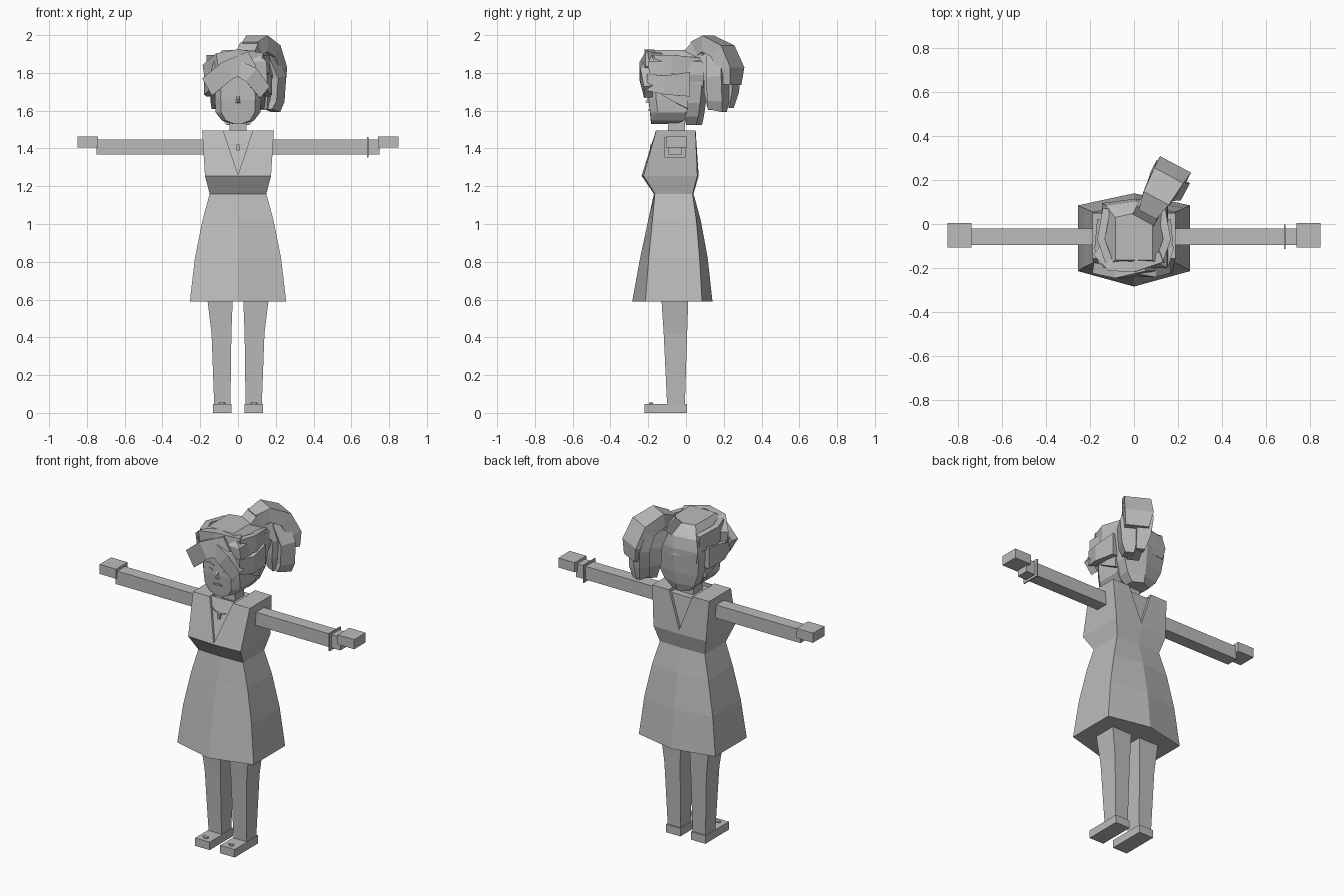
import bpy, bmesh, math
from mathutils import Vector

if "Cube" in bpy.data.objects:
    bpy.data.objects.remove(bpy.data.objects["Cube"])

grey = bpy.data.materials.new("plain_grey")
grey.diffuse_color = (0.5, 0.5, 0.5, 1)
grey.use_nodes = True
grey.node_tree.nodes["Principled BSDF"].inputs["Base Color"].default_value = grey.diffuse_color


def finish(name, bm):
    bmesh.ops.recalc_face_normals(bm, faces=bm.faces[:])
    me = bpy.data.meshes.new(name)
    bm.to_mesh(me)
    bm.free()
    ob = bpy.data.objects.new(name, me)
    me.materials.append(grey)
    bpy.context.collection.objects.link(ob)
    return ob


def loft(name, rings):
    """Skin a stack of equal-length point rings and cap both ends."""
    bm = bmesh.new()
    vs = [[bm.verts.new(p) for p in r] for r in rings]
    n = len(vs[0])
    for a, b in zip(vs, vs[1:]):
        for i in range(n):
            j = (i + 1) % n
            bm.faces.new((a[i], a[j], b[j], b[i]))
    bm.faces.new(vs[0][::-1])
    bm.faces.new(vs[-1])
    return finish(name, bm)


def hull(name, pts):
    bm = bmesh.new()
    for p in pts:
        bm.verts.new(p)
    res = bmesh.ops.convex_hull(bm, input=bm.verts[:])
    junk = {g for g in res["geom_interior"] + res["geom_unused"]
            if isinstance(g, bmesh.types.BMVert)}
    bmesh.ops.delete(bm, geom=list(junk), context='VERTS')
    bmesh.ops.dissolve_limit(bm, angle_limit=0.02, verts=bm.verts[:], edges=bm.edges[:])
    return finish(name, bm)


def rect(x0, x1, y0, y1, z):
    return [(x0, y0, z), (x1, y0, z), (x1, y1, z), (x0, y1, z)]


def box(name, x0, x1, y0, y1, z0, z1):
    return loft(name, [rect(x0, x1, y0, y1, z0), rect(x0, x1, y0, y1, z1)])


def mx(s, x0, x1):
    return (x0, x1) if s > 0 else (-x1, -x0)


def strand(name, path, side, widths, thick):
    """Flat lock of hair with a rectangular section along a path."""
    pts = [Vector(p) for p in path]
    side = Vector(side).normalized()
    rings = []
    for i, p in enumerate(pts):
        t = (pts[min(i + 1, len(pts) - 1)] - pts[max(i - 1, 0)]).normalized()
        n = t.cross(side).normalized() * thick / 2
        s = side * widths[i] / 2
        rings.append([p + s + n, p - s + n, p - s - n, p + s - n])
    return loft(name, rings)


def cut(ob, cutter):
    m = ob.modifiers.new("cut", 'BOOLEAN')
    m.operation = 'DIFFERENCE'
    m.solver = 'EXACT'
    m.object = cutter
    cutter.hide_render = True
    cutter.hide_set(True)


# dress: z, half width, front side, front middle, back side, back middle
dress = loft("dress", [
    [(-w, fs, z), (0, fm, z), (w, fs, z), (w, bs, z), (0, bm_, z), (-w, bs, z)]
    for z, w, fs, fm, bs, bm_ in [
        (.59, .255, -.215, -.285, .085, .14),
        (.82, .228, -.197, -.243, .072, .115),
        (1.02, .188, -.178, -.2, .055, .078),
        (1.16, .15, -.165, -.17, .035, .04),
        (1.255, .175, -.225, -.235, .06, .067),
        (1.495, .19, -.158, -.16, .05, .052)]])

# V necklines front and back, and the opening round the neck
cut(dress, hull("front_neckline_cutter", [
    (.09, -.4, 1.53), (-.09, -.4, 1.53), (0, -.4, 1.26),
    (.09, -.13, 1.53), (-.09, -.13, 1.53), (0, -.22, 1.26)]))
cut(dress, hull("back_neckline_cutter", [
    (.09, .3, 1.53), (-.09, .3, 1.53), (0, .3, 1.28),
    (.09, .03, 1.53), (-.09, .03, 1.53), (0, .05, 1.28)]))
cut(dress, box("neck_opening_cutter", -.08, .08, -.135, .035, 1.475, 1.6))

# neck, necklace and pendant
box("neck", -.045, .045, -.095, -.005, 1.44, 1.58)
chain = [(.078 * math.cos(a), -.145 - .018 * -math.sin(a), 1.475 + .06 * math.sin(a))
         for a in [math.pi * (1 + i / 6) for i in range(7)]]
strand("necklace", chain, (0, 1, 0), [.02] * 7, .006)
box("pendant", -.008, .008, -.19, -.16, 1.39, 1.42)

# limbs
for s, tag in ((-1, "left"), (1, "right")):
    box("arm_" + tag, *mx(s, .15, .75), -.095, -.02, 1.367, 1.447)
    box("hand_" + tag, *mx(s, .74, .85), -.106, .004, 1.405, 1.463)
    loft("leg_" + tag, [rect(*mx(s, a, b), f, k, z) for z, a, b, f, k in [
        (.04, .04, .126, -.1, -.006), (.42, .035, .14, -.118, .006),
        (.6, .028, .162, -.13, .012), (.66, .028, .165, -.13, .012)]])
    box("shoe_" + tag, *mx(s, .035, .132), -.22, .004, 0, .048)
    loft("shoe_button_" + tag, [
        [(s * .085 + .018 * math.cos(a), -.185 + .012 * math.sin(a), z)
         for a in [math.tau * i / 6 for i in range(6)]] for z in (.045, .056)])
box("bracelet", .684, .691, -.115, -.003, 1.353, 1.46)

# head
head = []
for z, w, f, b in [(1.53, .03, -.185, -.05), (1.548, .085, -.185, -.01),
                   (1.59, .118, -.19, .0), (1.66, .122, -.198, .03), (1.83, .12, -.198, .04)]:
    head += [(x * k, y, z) for x in (-w, w) for k, y in ((.75, f), (1, f + .04), (1, b))]
hull("head", head)

# face
hull("nose", [(-.008, -.195, 1.685), (.008, -.195, 1.685), (-.013, -.195, 1.64),
              (.013, -.195, 1.64), (0, -.215, 1.645)])
box("mouth", -.028, .028, -.198, -.19, 1.597, 1.607)
for s in (-1, 1):
    strand("eyebrow", [(s * .022, -.199, 1.712), (s * .055, -.199, 1.724), (s * .085, -.196, 1.712)],
           (0, 1, 0), [.008] * 3, .009)
    strand("eye", [(s * .03, -.199, 1.682), (s * .055, -.199, 1.69), (s * .08, -.197, 1.682)],
           (0, 1, 0), [.008] * 3, .012)

# hair cap
cap = []
for z, x0, x1, y0, y1 in [(1.72, -.13, .135, -.1, .09), (1.79, -.145, .155, -.195, .095),
                          (1.86, -.13, .15, -.2, .085), (1.92, -.085, .085, -.165, .03)]:
    cap += rect(x0, x1, y0, y1, z) + [((x0 + x1) / 2, y1 + .02, z)]
hull("hair_cap", cap)

# back hair, ridged down the middle and tapering to the nape
loft("back_hair", [
    [(-w, f, z), (w, f, z), (w, b - .03, z), (0, b, z), (-w, b - .03, z)]
    for z, w, f, b in [(1.525, .06, .0, .085), (1.57, .1, -.01, .095), (1.64, .13, -.015, .105),
                       (1.75, .145, -.03, .115), (1.86, .125, -.04, .1)]])

# fringe
strand("fringe_left", [(.07, -.19, 1.87), (-.06, -.222, 1.81), (-.16, -.2, 1.727)],
       (-.5, 0, .86), [.09, .105, .105], .05)
strand("fringe_right", [(-.01, -.205, 1.83), (.07, -.22, 1.79), (.14, -.2, 1.70)],
       (.65, 0, .76), [.08, .09, .08], .045)
strand("fringe_top", [(.13, -.15, 1.87), (0, -.195, 1.885), (-.1, -.19, 1.865), (-.165, -.12, 1.81)],
       (-.15, 0, .98), [.07, .08, .08, .07], .05)

# locks swept back over the temples
for s in (-1, 1):
    strand("temple_lock", [(s * .135, -.2, 1.75), (s * .16, -.11, 1.735), (s * .148, .02, 1.74)],
           (0, 0, 1), [.09, .1, .13], .04)
    strand("upper_side_lock", [(s * .115, -.17, 1.85), (s * .15, -.07, 1.845), (s * .125, .07, 1.83)],
           (0, 0, 1), [.09, .1, .1], .035)
    strand("ear_lock", [(s * .122, -.13, 1.7), (s * .13, -.06, 1.665), (s * .125, .01, 1.66)],
           (0, 0, 1), [.03, .04, .1], .03)

# high side ponytail: tie, arching top and three hanging locks
across = (.88, -.47, 0)
strand("hair_tie", [(.05, .03, 1.87), (.075, .085, 1.93)], across, [.11, .11], .09)
strand("ponytail_top", [(.07, .06, 1.925), (.1, .115, 1.955), (.145, .195, 1.915), (.17, .235, 1.82),
                        (.175, .225, 1.74)], across, [.09, .13, .15, .16, .13], .085)
strand("ponytail_inner_lock", [(.1, .12, 1.9), (.13, .16, 1.8), (.13, .16, 1.69), (.14, .17, 1.61)],
       across, [.1, .13, .11, .07], .085)
strand("ponytail_outer_lock", [(.15, .16, 1.9), (.19, .17, 1.78), (.19, .17, 1.65), (.18, .165, 1.6)],
       across, [.07, .1, .08, .05], .09)
strand("ponytail_back_lock", [(.11, .2, 1.92), (.13, .245, 1.8), (.135, .235, 1.7), (.14, .215, 1.62)],
       across, [.08, .09, .08, .05], .06)
